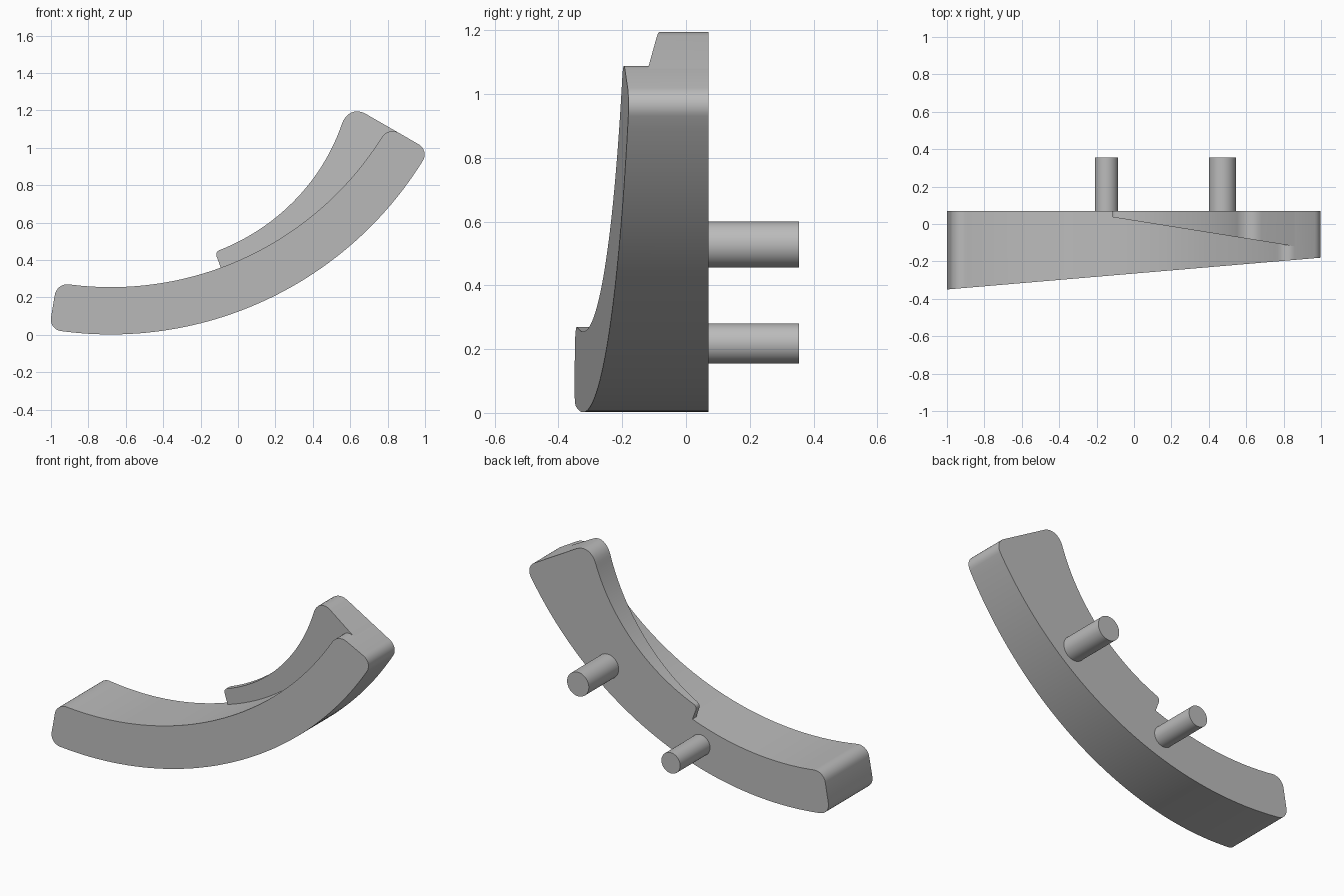
import bpy, bmesh
from math import sin, cos, radians, pi

cube = bpy.data.objects.get("Cube")
if cube:
    bpy.data.objects.remove(cube)

grey = bpy.data.materials.new("plain grey")
grey.use_nodes = True
grey.diffuse_color = (0.5, 0.5, 0.5, 1)
grey.node_tree.nodes["Principled BSDF"].inputs["Base Color"].default_value = (0.5, 0.5, 0.5, 1)

# Shared arc centre; angles are measured from straight down towards +x
CX, CZ = -0.68, 1.965
OUTER, INNER = 1.963, 1.71
START, STEP, END = radians(-9.7), radians(20.1), radians(60.1)
BACK = 0.07


def lip_radius(a):
    """Inner radius of the raised lip, which widens towards the upper end."""
    return 1.62 - 0.125 * ((a - STEP) / radians(35.4)) ** 2


def arc(a0, a1, radius, n=48):
    return [(a0 + (a1 - a0) * i / n, radius(a0 + (a1 - a0) * i / n)) for i in range(n + 1)]


def corner(a, r, da, dr, n=8):
    """Rounded corner in (angle, radius), from the arc side to the end side."""
    return [(a + da * (1 - sin(t)), r + dr * (1 - cos(t)))
            for t in (pi / 2 * i / n for i in range(n + 1))]


def finish(obj):
    obj.data.materials.append(grey)
    bpy.ops.object.select_all(action="DESELECT")
    obj.select_set(True)
    bpy.context.view_layer.objects.active = obj
    bpy.ops.object.shade_smooth_by_angle(angle=radians(30))


def slab(name, polar, front):
    """Extrude a polar profile from the flat back to a slanted front plane."""
    bm = bmesh.new()
    pts = [(CX + r * sin(a), CZ - r * cos(a)) for a, r in polar]
    near = [bm.verts.new((x, front(x), z)) for x, z in pts]
    far = [bm.verts.new((x, BACK, z)) for x, z in pts]
    bm.faces.new(near)
    bm.faces.new(far[::-1])
    for i in range(len(pts)):
        j = (i + 1) % len(pts)
        bm.faces.new((near[j], near[i], far[i], far[j]))
    bmesh.ops.recalc_face_normals(bm, faces=bm.faces)
    mesh = bpy.data.meshes.new(name)
    bm.to_mesh(mesh)
    bm.free()
    obj = bpy.data.objects.new(name, mesh)
    bpy.context.collection.objects.link(obj)
    finish(obj)


# Curved bar: outer edge, upper end, inner edge, lower end
R = 0.065
outer_gap, inner_gap = R / OUTER, R / INNER
upper_inner = corner(END, INNER, -inner_gap, R)
inner_right = arc(STEP, END - inner_gap, lambda a: INNER)
inner_left = arc(START + inner_gap, STEP, lambda a: INNER)
bar = (arc(START + outer_gap, END - outer_gap, lambda a: OUTER)
       + corner(END, OUTER, -outer_gap, -R)[1:]
       + upper_inner[::-1]
       + inner_right[::-1][1:] + inner_left[::-1][1:]
       + corner(START, INNER, inner_gap, R)[1:]
       + corner(START, OUTER, outer_gap, -R)[::-1][:-1])
slab("curved_bar", bar, lambda x: -0.265 + 0.085 * x)

# Raised lip resting on the inner edge of the bar
TIP, TOE = 0.11, 0.025
tip_gap, toe_gap = TIP / lip_radius(END), TOE / lip_radius(STEP)
tip_start, toe_end = END - tip_gap, STEP + toe_gap
tip = [(a, r + (lip_radius(tip_start) - lip_radius(END)) * (END - a) / tip_gap)
       for a, r in corner(END, lip_radius(END), -tip_gap, TIP)]
lip = (inner_right + upper_inner[1:]
       + tip[::-1]
       + arc(tip_start, toe_end, lip_radius)[1:]
       + corner(STEP, lip_radius(STEP), toe_gap, TOE)[1:])
slab("raised_lip", lip, lambda x: 0.018 - 0.16 * x)

# Mounting pins on the back
for name, x, z, radius in (("lower_pin", -0.147, 0.218, 0.0625),
                           ("upper_pin", 0.473, 0.528, 0.0725)):
    y0, y1 = BACK - 0.03, 0.355
    bpy.ops.mesh.primitive_cylinder_add(vertices=48, radius=radius, depth=y1 - y0,
                                        location=(x, (y0 + y1) / 2, z),
                                        rotation=(pi / 2, 0, 0))
    pin = bpy.context.object
    pin.name = name
    finish(pin)
